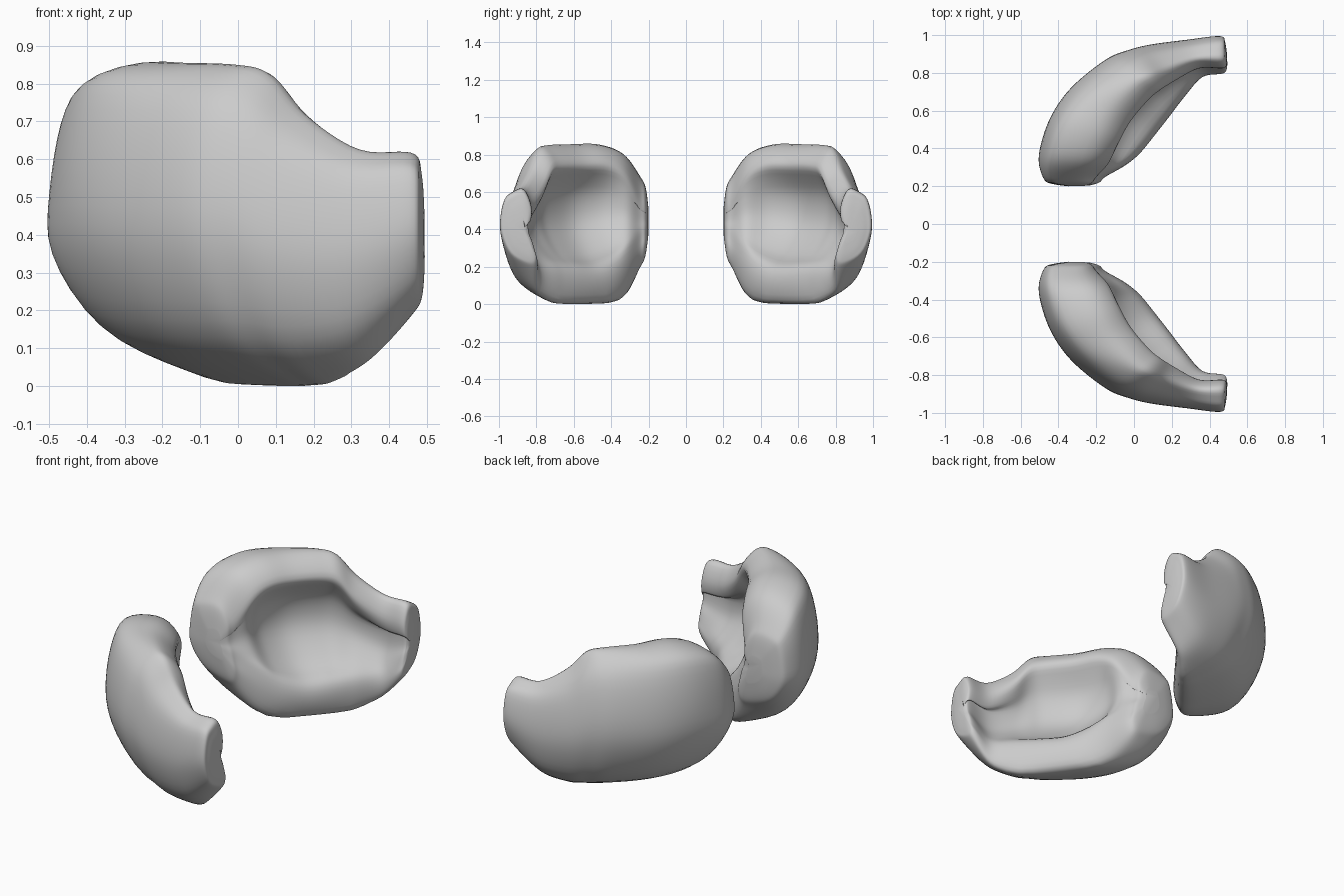
import bpy, bmesh
from mathutils import Vector

if "Cube" in bpy.data.objects:
    bpy.data.objects.remove(bpy.data.objects["Cube"])

# Stations along the shell: outer x, y, lip x, y, bottom z, top z, lip z,
# bowl wall fraction, top rim fraction
STATIONS = [
    (-.475, .24, -.16, .25, .19, .69, .34, .86, .86),
    (-.50, .36, -.06, .31, .06, .81, .30, .78, .82),
    (-.45, .55, .02, .38, .015, .86, .24, .60, .78),
    (-.335, .72, .10, .48, .005, .86, .20, .50, .74),
    (-.15, .87, .18, .58, .003, .855, .20, .48, .72),
    (-.03, .92, .22, .63, .005, .83, .20, .48, .72),
    (.09, .95, .27, .69, .015, .725, .20, .50, .74),
    (.28, .975, .36, .785, .07, .63, .20, .60, .80),
    (.455, .995, .465, .80, .19, .625, .27, .78, .88),
]


def section(st):
    """Closed vertical cross-section at one station."""
    ox, oy, lx, ly, zb, zt, zl, b, ti = st
    h = zt - zb
    e = 1 + min(max((ox + .4) * 2, 0), .7)      # upper lean, stronger to the tip
    k = .01 if ox < -.46 else .04               # lower lean
    prof = [(.20 * e, zt - .03), (.07 * e, zb + .85 * h), (0, zb + .60 * h),
            (k, zb + .38 * h), (.28, zb + .14 * h), (.70, zb + .02 * h),
            (.95, zb), (1.03, (zb + zl) / 2), (.98, zl),
            (b + (1 - b) * .5, zl + .06), (b, zl + .32 * (zt - zl)),
            (b, zb + .66 * h), (b + (ti - b) * .55, zt - .19),
            (ti, zt - .11), (ti - .22, zt - .01)]
    return [Vector((ox + (lx - ox) * f, oy + (ly - oy) * f, z)) for f, z in prof]


def shrunk(ring, k, offset):
    c = sum(ring, Vector()) / len(ring)
    return [c + (p - c) * k + Vector(offset) for p in ring]


def spline(a, b, c, d, t):
    return 0.5 * (2 * b + (c - a) * t + (2 * a - 5 * b + 4 * c - d) * t * t
                  + (3 * b - a - 3 * c + d) * t ** 3)


def smooth(pts, n, closed):
    """Interpolating curve through the points."""
    m, out = len(pts), []
    for i in range(m if closed else m - 1):
        ids = [i - 1, i, i + 1, i + 2]
        q = [pts[j % m] if closed else pts[min(max(j, 0), m - 1)] for j in ids]
        out += [spline(*q, k / n) for k in range(n)]
    return out if closed else out + [pts[-1]]


def shell(name, side):
    rings = [section(s) for s in STATIONS]
    first, last = rings[0], rings[-1]
    # rounded ends
    rings = ([shrunk(first, .3, (0, -.045, 0)), shrunk(first, .75, (0, -.03, 0))]
             + rings
             + [shrunk(last, .75, (.025, 0, 0)), shrunk(last, .3, (.032, 0, 0))])
    rings = [smooth(r, 4, True) for r in rings]
    columns = [smooth(list(c), 6, False) for c in zip(*rings)]
    low = min(p.z for c in columns for p in c)
    bm = bmesh.new()
    grid = [[bm.verts.new((p.x, p.y * side, p.z - low)) for p in c] for c in columns]
    n = len(grid)
    for i in range(n):
        a, b = grid[i], grid[(i + 1) % n]
        for j in range(len(a) - 1):
            bm.faces.new((a[j], b[j], b[j + 1], a[j + 1]))
    bm.faces.new([c[0] for c in grid])
    bm.faces.new([c[-1] for c in grid])
    # relax creases
    for _ in range(4):
        inner = [v for v in bm.verts if v.co.z > .03]
        bmesh.ops.smooth_vert(bm, verts=inner, factor=.4, use_axis_x=True,
                              use_axis_y=True, use_axis_z=True)
    bmesh.ops.recalc_face_normals(bm, faces=bm.faces)
    for f in bm.faces:
        f.smooth = True
    me = bpy.data.meshes.new(name)
    bm.to_mesh(me)
    bm.free()
    bpy.context.collection.objects.link(bpy.data.objects.new(name, me))


# Mirrored pair of cupped shells
shell("front_shell", -1)
shell("back_shell", 1)
